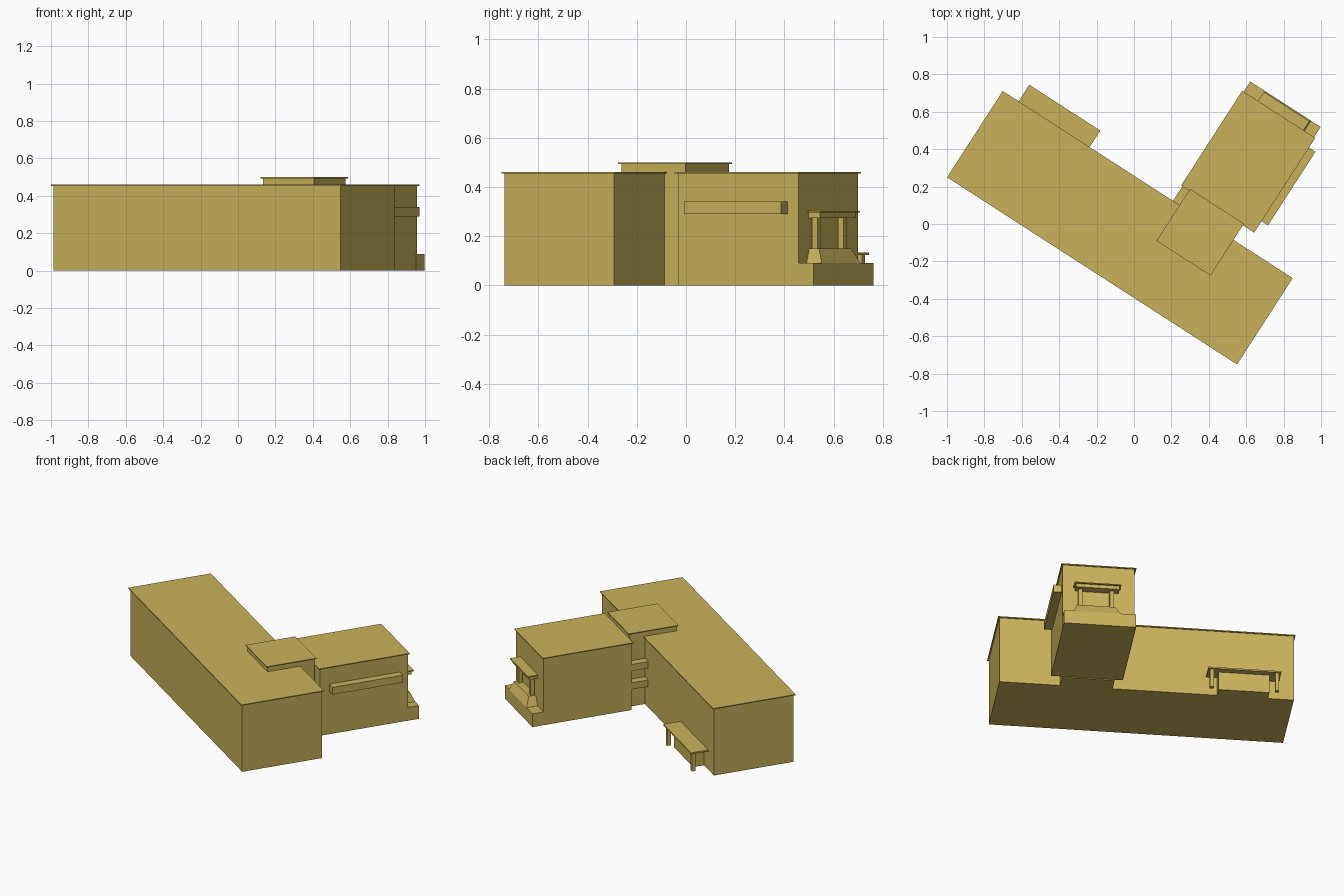
import bpy, bmesh, math
from mathutils import Matrix

cube = bpy.data.objects.get("Cube")
if cube:
    bpy.data.objects.remove(cube, do_unlink=True)

TURN = Matrix.Rotation(math.radians(-32.83), 4, 'Z')   # whole building is turned on its site

mat = bpy.data.materials.new("ochre")
mat.use_nodes = True
COLOUR = (0.58, 0.45, 0.10, 1)
mat.diffuse_color = COLOUR
mat.node_tree.nodes["Principled BSDF"].inputs["Base Color"].default_value = COLOUR


def block(name, u, v, z, top_u=None, top_v=None):
    """Box from three ranges; the top may have its own, smaller ranges."""
    bm = bmesh.new()
    rings = []
    for h, (a, b), (c, d) in ((z[0], u, v), (z[1], top_u or u, top_v or v)):
        rings.append([bm.verts.new((x, y, h)) for x, y in ((a, c), (b, c), (b, d), (a, d))])
    low, high = rings
    bm.faces.new(low[::-1])
    bm.faces.new(high)
    for i in range(4):
        j = (i + 1) % 4
        bm.faces.new((low[i], low[j], high[j], high[i]))
    mesh = bpy.data.meshes.new(name)
    bm.to_mesh(mesh)
    bm.free()
    mesh.materials.append(mat)
    obj = bpy.data.objects.new(name, mesh)
    obj.matrix_world = TURN
    bpy.context.collection.objects.link(obj)
    return obj


def roofed(name, u, v, z, lip=0.009, thick=0.006):
    """Walls with a thin overhanging roof; ranges are those of the roof."""
    block(name + "_walls", (u[0] + lip, u[1] - lip), (v[0] + lip, v[1] - lip), (z[0], z[1] - thick))
    block(name + "_roof", u, v, (z[1] - thick, z[1]))


# Main hall, rear wing and the link between them
roofed("main_hall", (-0.975, 0.87), (-0.332, 0.217), (0, 0.46))
roofed("rear_wing", (0.10, 0.565), (0.31, 0.912), (0, 0.46))
roofed("link_tower", (0.15, 0.493), (-0.01, 0.32), (0, 0.50))

# Ledges on the link and on the wing side
for i, z in enumerate((0.14, 0.265)):
    block(f"link_ledge_{i + 1}", (0.108, 0.17), (0.205, 0.322), (z, z + 0.045))
block("wing_side_ledge", (0.55, 0.606), (0.382, 0.85), (0.29, 0.34))

# Rear entrance: plinth, sloped mound, columns and canopy
block("rear_plinth", (0.109, 0.557), (0.89, 0.977), (0, 0.09))
block("rear_mound", (0.205, 0.495), (0.89, 0.977), (0.09, 0.15), (0.235, 0.475), (0.89, 0.95))
for i, u in enumerate((0.255, 0.45)):
    block(f"rear_column_{i + 1}", (u - 0.013, u + 0.013), (0.908, 0.934), (0.14, 0.28))
block("rear_canopy_beam", (0.21, 0.48), (0.89, 0.958), (0.273, 0.296))
block("rear_canopy", (0.20, 0.49), (0.89, 0.97), (0.296, 0.302))

# Porch behind the main hall
block("porch_canopy", (-0.874, -0.422), (0.20, 0.322), (0.124, 0.134))
block("porch_vestibule", (-0.805, -0.49), (0.20, 0.28), (0, 0.126))
for i, u in enumerate((-0.85, -0.446)):
    block(f"porch_post_{i + 1}", (u - 0.012, u + 0.012), (0.287, 0.311), (0, 0.126))
